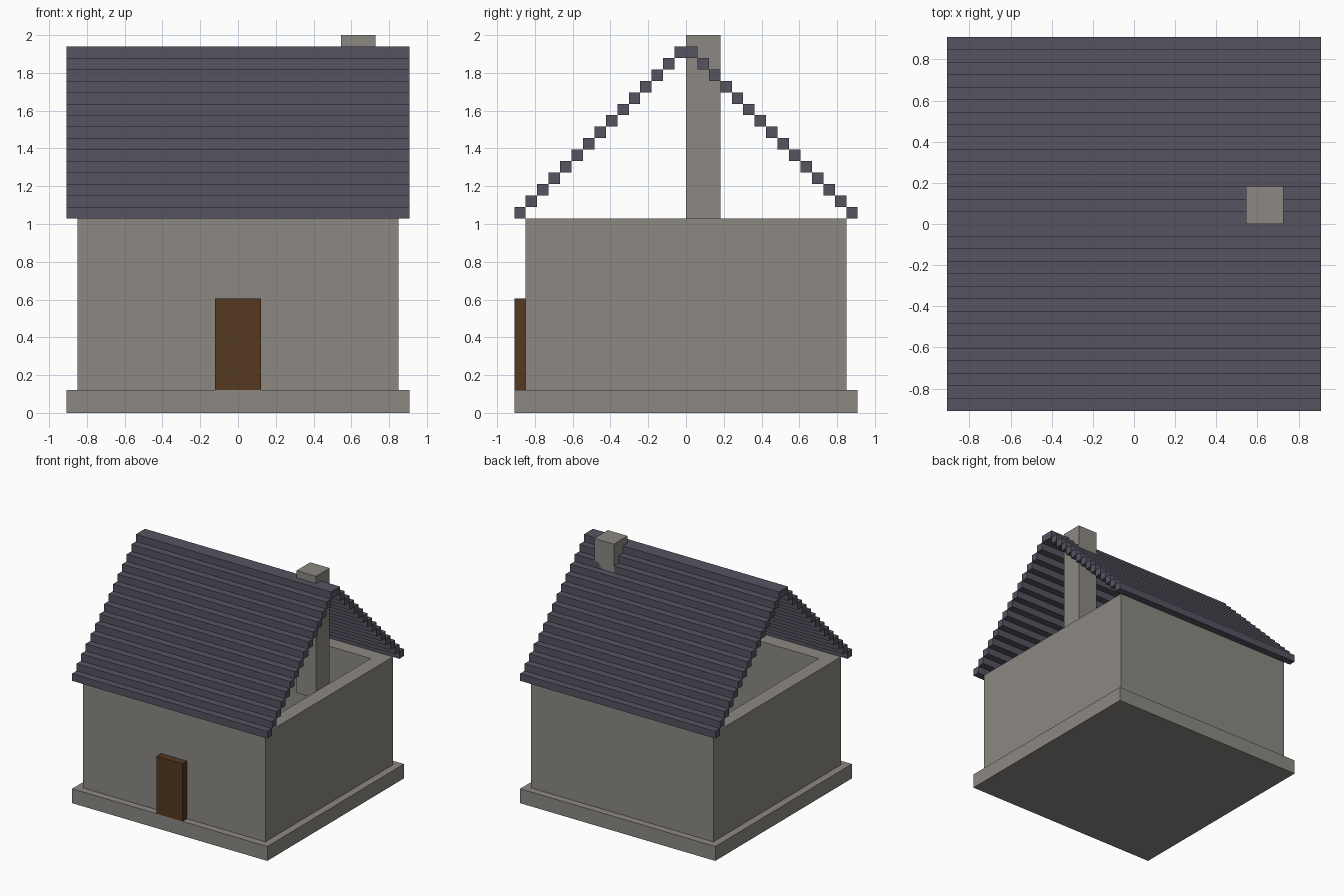
import bpy
import bmesh

U = 2 / 33  # one block; the house is 33 blocks tall

cube = bpy.data.objects.get("Cube")
if cube:
    bpy.data.objects.remove(cube, do_unlink=True)


def material(name, hex_colour):
    def linear(c):
        return c / 12.92 if c <= 0.04045 else ((c + 0.055) / 1.055) ** 2.4
    rgb = [linear(int(hex_colour[i:i + 2], 16) / 255) for i in (0, 2, 4)]
    mat = bpy.data.materials.new(name)
    mat.use_nodes = True
    mat.diffuse_color = (*rgb, 1)
    bsdf = next(n for n in mat.node_tree.nodes if n.type == 'BSDF_PRINCIPLED')
    bsdf.inputs["Base Color"].default_value = (*rgb, 1)
    bsdf.inputs["Roughness"].default_value = 0.9
    return mat


stone = material("grey stone", "8c8982")
slate = material("blue grey slate", "555461")
wood = material("dark brown wood", "553820")


def box(name, low, high, mat, hollow=0):
    """Box between two corners in blocks; hollow is the wall thickness."""
    bm = bmesh.new()
    bmesh.ops.create_cube(bm, size=1)
    for v in bm.verts:
        v.co = [(low[i] if v.co[i] < 0 else high[i]) * U for i in range(3)]
    if hollow:
        bm.normal_update()
        top = max(bm.faces, key=lambda f: f.calc_center_median().z)
        bottom = min(bm.faces, key=lambda f: f.calc_center_median().z)
        bmesh.ops.inset_region(bm, faces=[top], thickness=hollow * U,
                               use_even_offset=True)
        well = bmesh.ops.extrude_discrete_faces(bm, faces=[top])["faces"][0]
        for v in well.verts:
            v.co.z = low[2] * U
        # The plinth closes the open underside
        bmesh.ops.delete(bm, geom=[well, bottom], context='FACES_ONLY')
    mesh = bpy.data.meshes.new(name)
    bm.to_mesh(mesh)
    bm.free()
    mesh.materials.append(mat)
    obj = bpy.data.objects.new(name, mesh)
    bpy.context.collection.objects.link(obj)
    return obj


# Stone body
box("plinth", (-15, -15, 0), (15, 15, 2), stone)
box("walls", (-14, -14, 2), (14, 14, 17), stone, hollow=2)
box("chimney", (9, 0, 16), (12, 3, 33), stone)

# Door standing proud of the front wall
box("door", (-2, -15, 2), (2, -14, 10), wood)

# Stepped roof: one eave course repeated up to the ridge, then mirrored
roof = box("roof", (-15, -15, 17), (15, -14, 18), slate)
steps = roof.modifiers.new("courses", 'ARRAY')
steps.count = 15
steps.use_relative_offset = False
steps.use_constant_offset = True
steps.constant_offset_displace = (0, U, U)
mirror = roof.modifiers.new("back slope", 'MIRROR')
mirror.use_axis = (False, True, False)
mirror.use_mirror_merge = False
